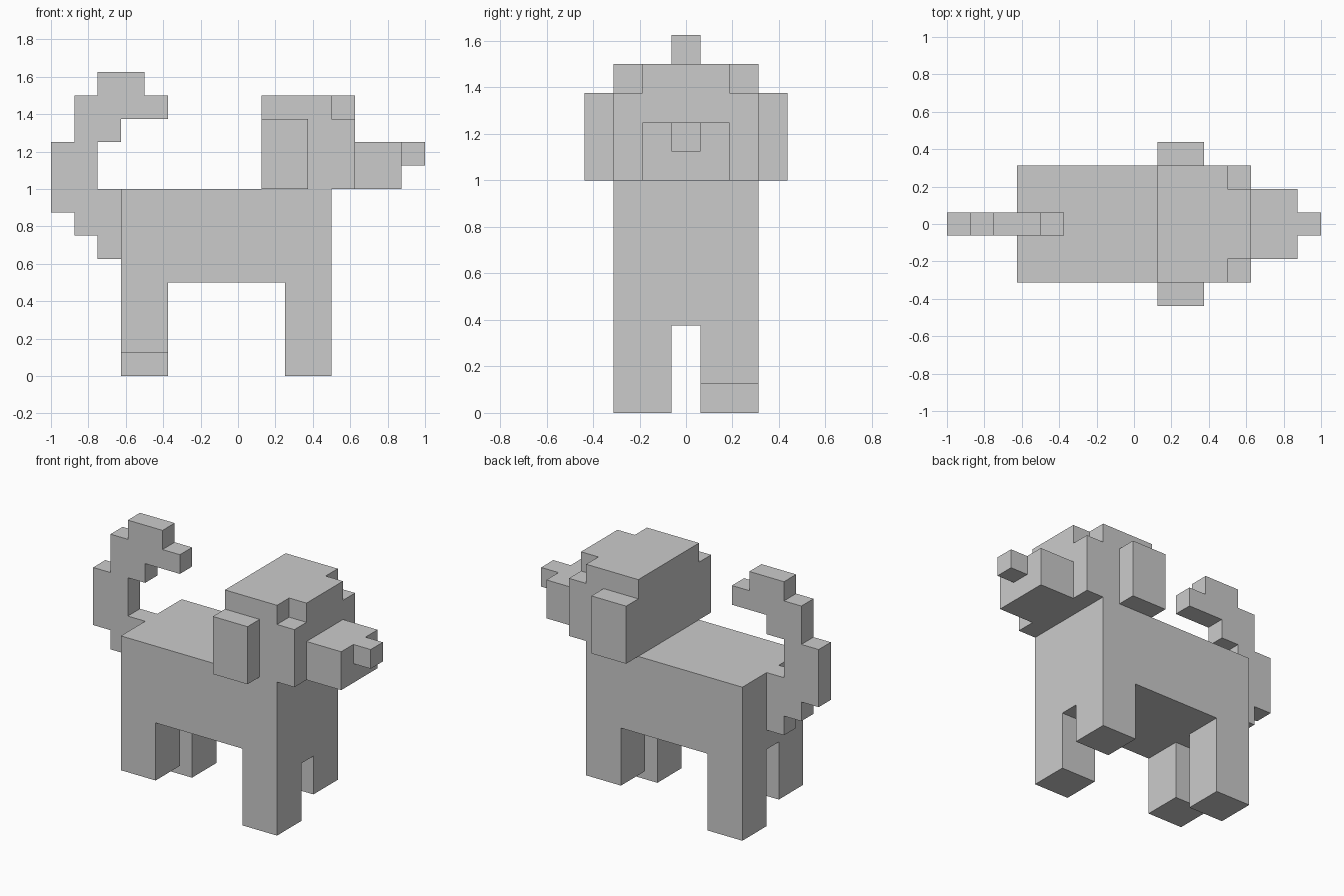
import bpy, bmesh
from itertools import product
from mathutils import Vector

if "Cube" in bpy.data.objects:
    bpy.data.objects.remove(bpy.data.objects["Cube"])

U = 0.125  # block size


def block(x0, x1, y0, y1, z0, z1):
    """Set of unit cells; y cells are centred on y = 0."""
    return set(product(range(x0, x1), range(y0, y1), range(z0, z1)))


def mirrored(cells):
    return {(x, -y, z) for x, y, z in cells}


# Torso and chest between the front legs
parts = {"torso": block(-5, 4, -2, 3, 4, 8) | block(2, 4, 0, 1, 3, 4)}

# Legs in a walking pose: diagonal pair lifted by one block
for end, x in (("front", 2), ("rear", -5)):
    for side in ("left", "right"):
        lifted = (end, side) in (("front", "left"), ("rear", "right"))
        leg = block(x, x + 2, 1, 3, 1 if lifted else 0, 4)
        parts[f"{end}_leg_{side}"] = leg if side == "left" else mirrored(leg)

# Head with notched brow corners
notch = block(4, 5, 2, 3, 11, 12)
parts["head"] = block(1, 5, -2, 3, 8, 12) - notch - mirrored(notch)
parts["snout"] = block(5, 7, -1, 2, 8, 10)
parts["nose"] = block(7, 8, 0, 1, 9, 10)

# Ears
ear = block(1, 3, 3, 4, 8, 11)
parts["ear_left"], parts["ear_right"] = ear, mirrored(ear)

# Curled tail: columns of (x0, x1, z0, z1)
parts["tail"] = set()
for x0, x1, z0, z1 in ((-6, -5, 5, 8), (-7, -6, 6, 10), (-8, -7, 7, 10),
                       (-7, -5, 10, 11), (-7, -3, 11, 12), (-6, -4, 12, 13)):
    parts["tail"] |= block(x0, x1, 0, 1, z0, z1)

solid = set().union(*parts.values())


def build(name, cells):
    """Outer skin of the cells, with flat areas merged."""
    bm = bmesh.new()
    for c in cells:
        for axis, sign in product(range(3), (-1, 1)):
            n = [0, 0, 0]
            n[axis] = sign
            if tuple(a + b for a, b in zip(c, n)) in solid:
                continue
            u, v = Vector((0, 0, 0)), Vector((0, 0, 0))
            u[(axis + 1) % 3] = 0.5
            v[(axis + 2) % 3] = 0.5 * sign
            mid = Vector((c[0] + 0.5, c[1], c[2] + 0.5)) + Vector(n) * 0.5
            bm.faces.new([bm.verts.new((mid + p) * U)
                          for p in (-u - v, u - v, u + v, v - u)])
    bmesh.ops.remove_doubles(bm, verts=bm.verts, dist=1e-4)
    bmesh.ops.dissolve_limit(bm, angle_limit=0.02, verts=bm.verts, edges=bm.edges)
    mesh = bpy.data.meshes.new(name)
    bm.to_mesh(mesh)
    bm.free()
    bpy.context.collection.objects.link(bpy.data.objects.new(name, mesh))


for name, cells in parts.items():
    build(name, cells)
